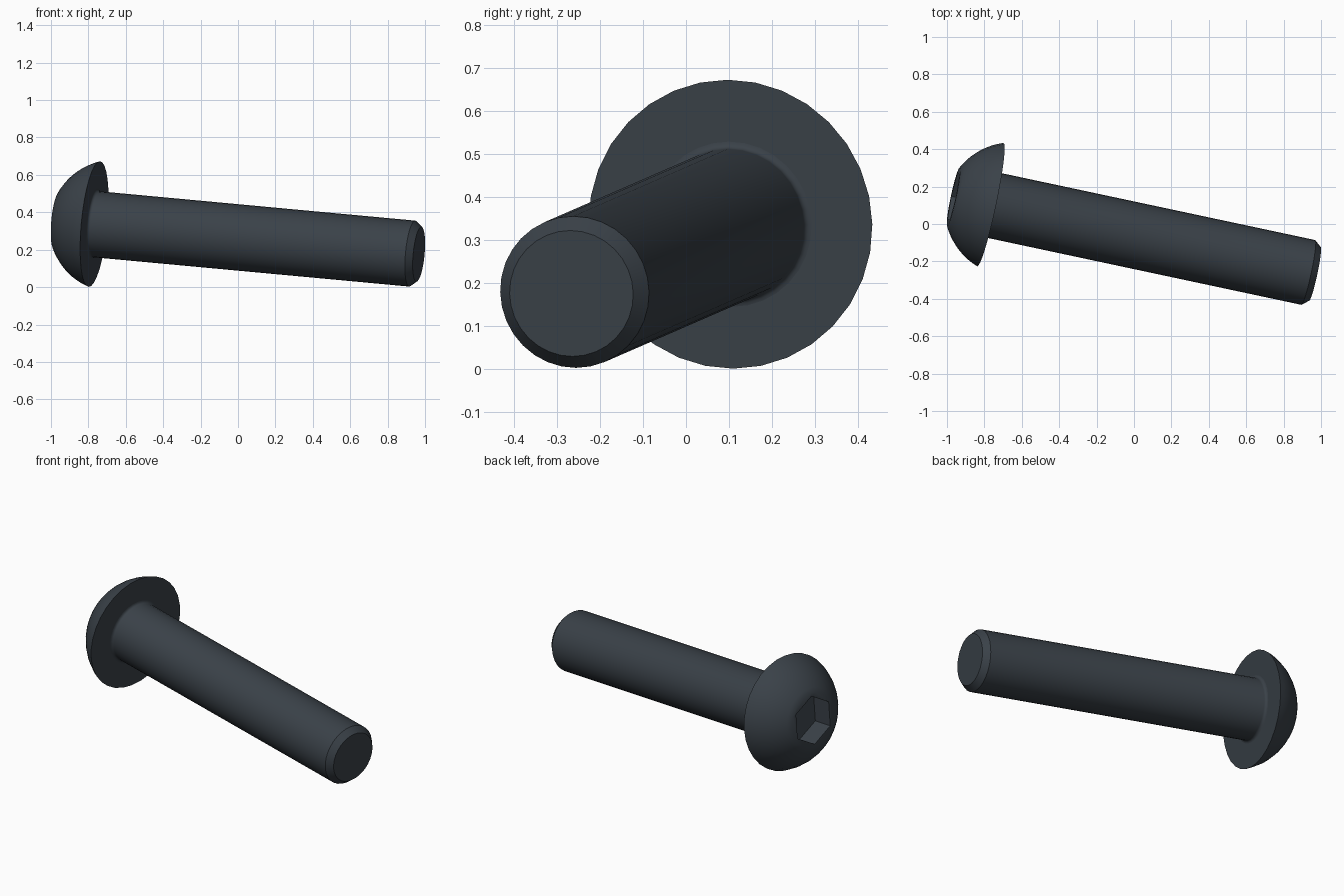
import bpy, bmesh, math
from mathutils import Matrix, Vector

cube = bpy.data.objects.get("Cube")
if cube:
    bpy.data.objects.remove(cube, do_unlink=True)

# Dark steel colour
steel = bpy.data.materials.new("dark_steel")
steel.use_nodes = True
colour = (0.042, 0.053, 0.065, 1)
steel.diffuse_color = colour
steel.node_tree.nodes["Principled BSDF"].inputs["Base Color"].default_value = colour

# Tilted frame: local z runs from the head's underside to the tip
axis = Vector((1.735, -0.37, -0.161))
length = axis.length
axis.normalize()
side = Vector((0, 0, 1)).cross(axis).normalized()
up = axis.cross(side)
frame = Matrix((side, up, axis)).transposed().to_4x4()
frame.translation = (-0.768, 0.1035, 0.337)


def finish(name, bm):
    bmesh.ops.recalc_face_normals(bm, faces=bm.faces)
    mesh = bpy.data.meshes.new(name)
    bm.to_mesh(mesh)
    bm.free()
    mesh.materials.append(steel)
    obj = bpy.data.objects.new(name, mesh)
    obj.matrix_world = frame
    bpy.context.collection.objects.link(obj)
    return obj


def lathe(name, profile, sides):
    """Revolve (radius, z) points around local z and cap both ends."""
    bm = bmesh.new()
    rings = []
    for r, z in profile:
        rings.append([bm.verts.new((r * math.cos(a), r * math.sin(a), z))
                      for a in (math.tau * i / sides for i in range(sides))])
    for lower, upper in zip(rings, rings[1:]):
        for i in range(sides):
            j = (i + 1) % sides
            bm.faces.new((lower[i], lower[j], upper[j], upper[i]))
    bm.faces.new(rings[0][::-1])
    bm.faces.new(rings[-1])
    obj = finish(name, bm)
    bpy.ops.object.select_all(action="DESELECT")
    obj.select_set(True)
    bpy.context.view_layer.objects.active = obj
    bpy.ops.object.shade_smooth_by_angle(angle=math.radians(30))
    return obj


# Domed head: spherical arc from the flat crown to the rim
ball, centre = 0.357, 0.117
start, end = math.asin(0.16 / ball), math.acos(centre / ball)
dome = []
for i in range(10):
    a = start + (end - start) * i / 9
    dome.append((ball * math.sin(a), centre - ball * math.cos(a)))
head = lathe("head", dome, 32)

# Hexagonal drive socket cut into the crown
bm = bmesh.new()
bmesh.ops.create_cone(bm, cap_ends=True, segments=6, radius1=0.143, radius2=0.143,
                      depth=0.24, matrix=Matrix.Translation((0, 0, -0.2)))
for v in bm.verts:
    if abs(v.co.x) < 0.01:
        break
else:
    bmesh.ops.rotate(bm, verts=bm.verts, matrix=Matrix.Rotation(math.pi / 6, 3, "Z"))
cutter = finish("socket_cutter", bm)
cutter.hide_render = True
cutter.hide_set(True)
cut = head.modifiers.new("socket", "BOOLEAN")
cut.operation = "DIFFERENCE"
cut.solver = "EXACT"
cut.object = cutter

# Shank with a small fillet under the head and a chamfered tip
fillet = 0.016
shank = [(0.177 + fillet * (1 - math.sin(a)), fillet * (1 - math.cos(a)))
         for a in (math.pi / 2 * i / 4 for i in range(5))]
shank += [(0.177, length - 0.036), (0.147, length)]
lathe("shank", shank, 32)
